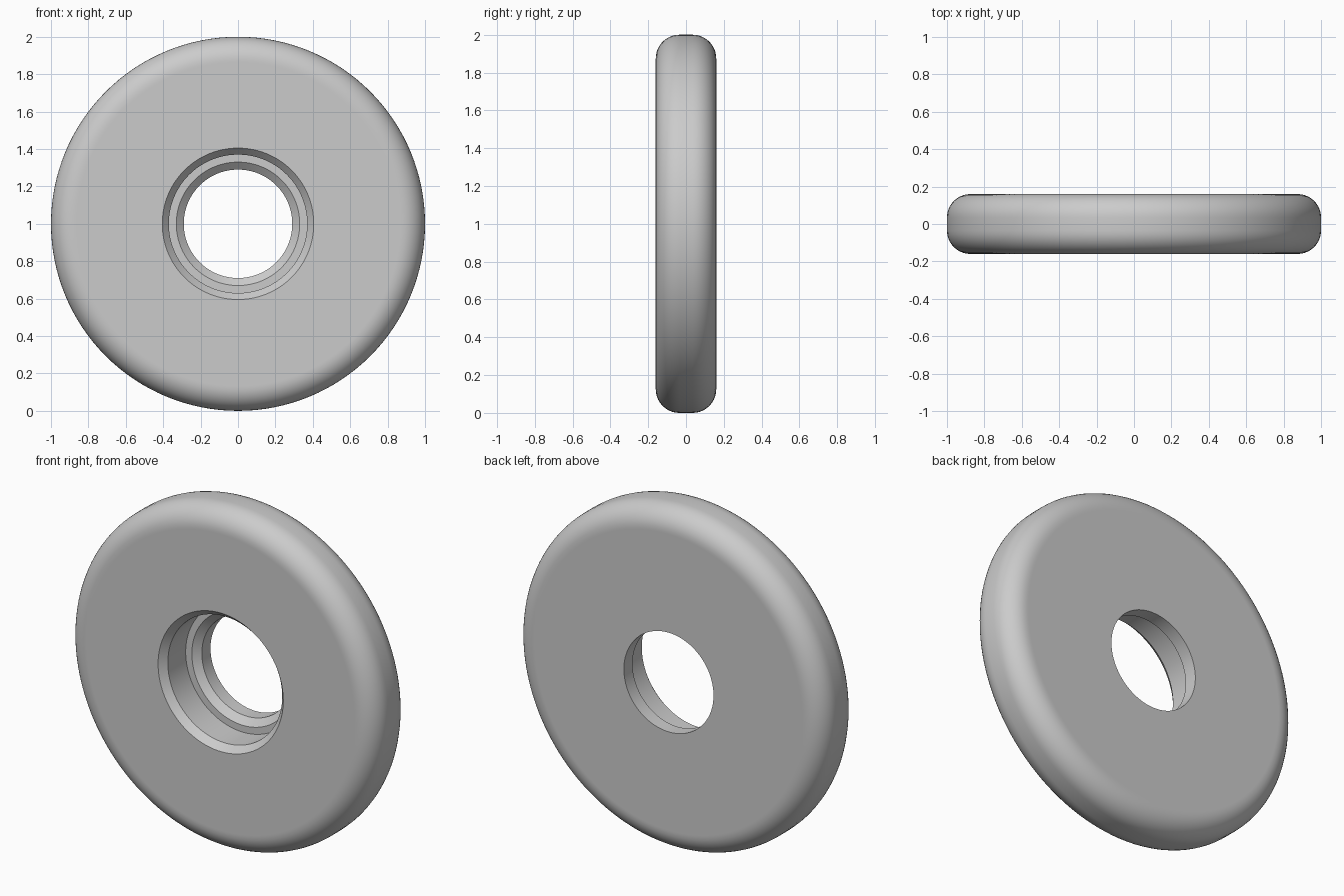
import bpy, bmesh, math
from mathutils import Matrix, Vector

cube = bpy.data.objects.get("Cube")
if cube:
    bpy.data.objects.remove(cube, do_unlink=True)

SEGMENTS = 128
RADIUS, HALF, FILLET = 1.0, 0.16, 0.125


def make_material(name, color):
    mat = bpy.data.materials.new(name)
    mat.use_nodes = True
    mat.diffuse_color = color
    mat.node_tree.nodes["Principled BSDF"].inputs["Base Color"].default_value = color
    return mat


def fillet(cy, start, steps=10):
    """Quarter round of the outer rim, as (radius, y) points."""
    angles = [math.radians(start + 90 * i / steps) for i in range(steps + 1)]
    return [(RADIUS - FILLET + FILLET * math.cos(a), cy + FILLET * math.sin(a)) for a in angles]


# Half section: stepped bore from back to front, then the rounded rim
bore = [(0.29, HALF), (0.29, 0.08), (0.33, 0.045), (0.37, 0.045), (0.37, -0.12), (0.405, -HALF)]
edge = RADIUS - FILLET - 0.01
rim = fillet(FILLET - HALF, -90) + fillet(HALF - FILLET, 0)
profile = bore + [(edge, -HALF)] + rim + [(edge, HALF)]

# Revolve the closed section around the y axis
bm = bmesh.new()
rings = []
for i in range(SEGMENTS):
    turn = Matrix.Rotation(2 * math.pi * i / SEGMENTS, 3, 'Y')
    rings.append([bm.verts.new(turn @ Vector((r, y, 0)) + Vector((0, 0, RADIUS))) for r, y in profile])
for i, ring in enumerate(rings):
    following = rings[(i + 1) % SEGMENTS]
    for j in range(len(profile)):
        k = (j + 1) % len(profile)
        bm.faces.new((ring[j], ring[k], following[k], following[j]))
bmesh.ops.recalc_face_normals(bm, faces=bm.faces)

mesh = bpy.data.meshes.new("wheel_disc")
bm.to_mesh(mesh)
bm.free()
mesh.materials.append(make_material("light grey", (0.6, 0.6, 0.6, 1)))
wheel = bpy.data.objects.new("wheel_disc", mesh)
bpy.context.collection.objects.link(wheel)

# Smooth rim, crisp bore steps
bpy.ops.object.select_all(action='DESELECT')
wheel.select_set(True)
bpy.context.view_layer.objects.active = wheel
bpy.ops.object.shade_smooth_by_angle(angle=math.radians(30))
